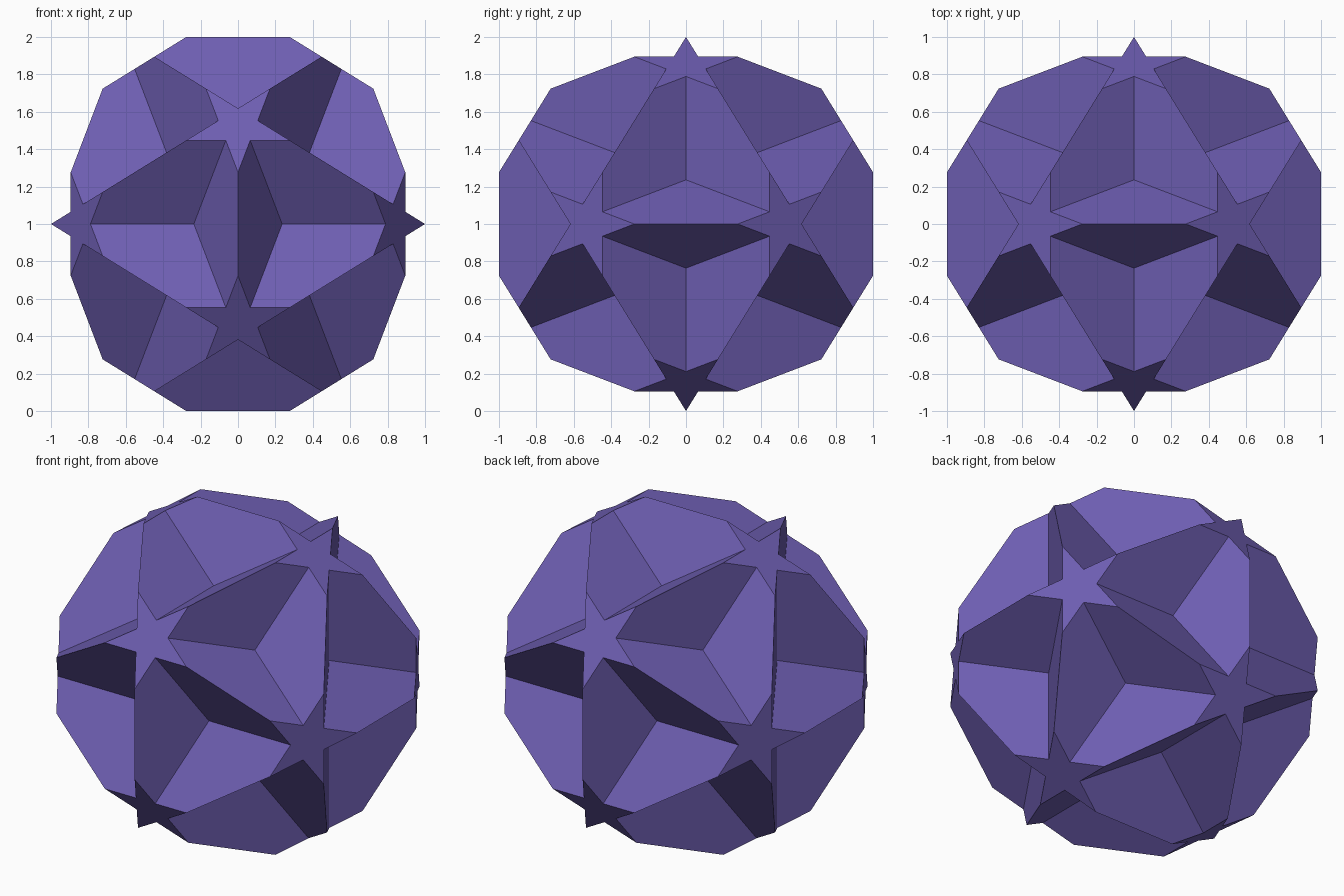
import bpy
from math import sqrt, atan2
from mathutils import Vector

if "Cube" in bpy.data.objects:
    bpy.data.objects.remove(bpy.data.objects["Cube"])

PHI = (1 + sqrt(5)) / 2
CUT = 1 / (2 + PHI)          # truncation that turns a pentagon into a regular decagon
LIFT = Vector((0, 0, 1))

# Twelve five-fold corners (icosahedron) in cyclic order
corners = []
for a in (-1, 1):
    for b in (-1, 1):
        p, q = a / PHI, b
        corners += [Vector((p, 0, q)), Vector((q, p, 0)), Vector((0, q, p))]


def ring(v):
    """Five neighbours of a corner, sorted counter-clockwise seen from outside."""
    near = [n for n in corners if n is not v and (n - v).length < 1.3]
    axis = v.normalized()
    u = (near[0] - axis * near[0].dot(axis)).normalized()
    w = axis.cross(u)
    return sorted(near, key=lambda n: atan2(n.dot(w), n.dot(u)))


def decagon(v):
    r = ring(v)
    pts = []
    for i in range(5):
        a, b = r[i], r[(i + 1) % 5]
        pts += [a.lerp(b, CUT), a.lerp(b, 1 - CUT)]
    return pts


def star(v):
    tips = [v.lerp(n, CUT) for n in ring(v)]
    c = sum(tips, Vector()) / 5
    pts = []
    for i in range(5):
        pts += [tips[i], c - (tips[(i + 3) % 5] - c) / PHI ** 2]
    return pts


mat = bpy.data.materials.new("violet")
mat.diffuse_color = (0.156, 0.112, 0.445, 1)
mat.use_nodes = True
mat.node_tree.nodes["Principled BSDF"].inputs["Base Color"].default_value = mat.diffuse_color


def build(name, polygon):
    verts, faces = [], []
    for v in corners:
        pts = polygon(v)
        faces.append(range(len(verts), len(verts) + len(pts)))
        verts += [p + LIFT for p in pts]
    mesh = bpy.data.meshes.new(name)
    mesh.from_pydata(verts, [], [list(f) for f in faces])
    mesh.materials.append(mat)
    bpy.context.collection.objects.link(bpy.data.objects.new(name, mesh))


# Interpenetrating decagon faces and the pentagram faces closing the truncated corners
build("decagon_faces", decagon)
build("star_faces", star)
